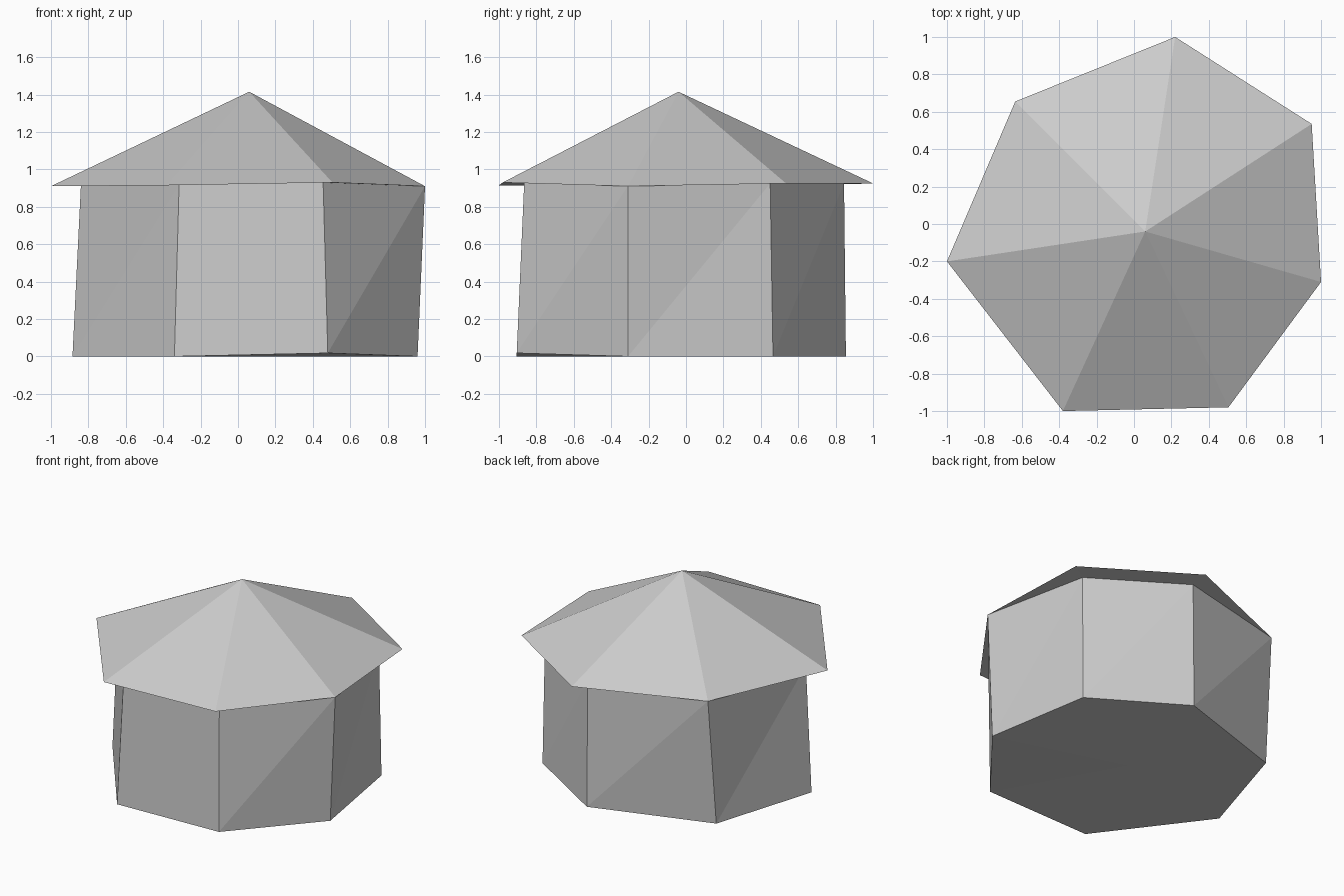
import bpy
import bmesh
from mathutils import Vector

old = bpy.data.objects.get("Cube")
if old:
    bpy.data.objects.remove(old, do_unlink=True)

# One plain stone colour
stone = bpy.data.materials.new("pale_grey")
stone.use_nodes = True
colour = (0.6, 0.6, 0.6, 1)
stone.diffuse_color = colour
stone.node_tree.nodes["Principled BSDF"].inputs["Base Color"].default_value = colour

# Irregular seven-sided outlines, counter-clockwise from the +x corner
eaves = [(1, -.31, .91), (.95, .535, .925), (.22, 1, .925), (-.635, .655, .915),
         (-1, -.2, .91), (-.38, -1, .915), (.505, -.98, .93)]
wall_top = [eaves[0], (.82, .45, .925), (.2, .845, .925), eaves[3],
            (-.84, -.18, .912), (-.315, -.865, .917), (.455, -.865, .93)]
wall_base = [(.96, -.31, 0), (.83, .465, 0), (.2, .855, 0), (-.65, .58, 0),
             (-.885, -.18, 0), (-.34, -.905, 0), (.48, -.905, .018)]


def strip(lower, upper):
    """Triangles joining two outlines, split from lower corner to next upper corner."""
    tris = []
    for i in range(len(lower)):
        j = (i + 1) % len(lower)
        tris += [(lower[i], lower[j], upper[j]), (lower[i], upper[j], upper[i])]
    return tris


def fan(outline, tip):
    """Triangles from an outline to a single point."""
    return [(p, outline[(i + 1) % len(outline)], tip) for i, p in enumerate(outline)]


def build(name, tris):
    bm = bmesh.new()
    seen = {}
    for tri in tris:
        if len(set(tri)) == 3:
            for p in tri:
                if p not in seen:
                    seen[p] = bm.verts.new(Vector(p))
            bm.faces.new([seen[p] for p in tri])
    mesh = bpy.data.meshes.new(name)
    bm.to_mesh(mesh)
    bm.free()
    mesh.materials.append(stone)
    obj = bpy.data.objects.new(name, mesh)
    bpy.context.collection.objects.link(obj)


# Flat-faced parts
build("walls", strip(wall_base, wall_top))
build("floor", fan(wall_base[::-1], (.03, -.03, 0)))
build("roof", fan(eaves, (.06, -.04, 1.415)))
build("eave_underside", strip(wall_top, eaves))
